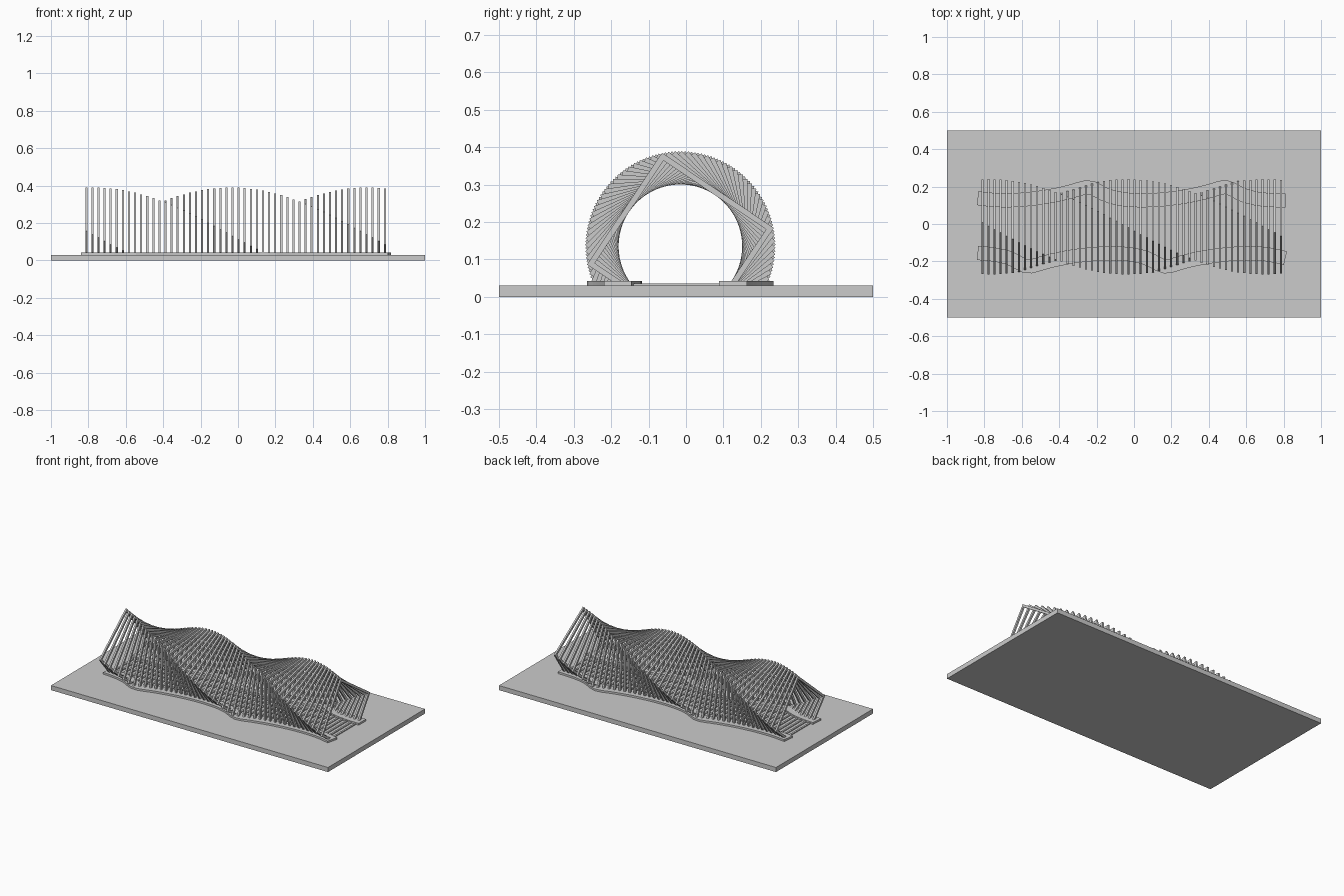
import bpy, bmesh
from math import radians, sin, cos
from mathutils import Vector

if "Cube" in bpy.data.objects:
    bpy.data.objects.remove(bpy.data.objects["Cube"])

N = 50                       # number of ribs
X0, X1 = -0.811, 0.785       # first and last rib
CY, CZ = -0.015, 0.135       # twist axis
OUT, INN, TH = 0.18, 0.165, 0.011
START, STEP = -4.9, 4.0      # tilt of the first rib, twist per rib
GROUND = 0.03


def new_object(name, bm):
    bmesh.ops.recalc_face_normals(bm, faces=bm.faces[:])
    me = bpy.data.meshes.new(name)
    bm.to_mesh(me)
    bm.free()
    ob = bpy.data.objects.new(name, me)
    bpy.context.collection.objects.link(ob)
    return ob


def box(bm, lo, hi):
    vs = bmesh.ops.create_cube(bm, size=1)["verts"]
    for v in vs:
        v.co = Vector([lo[i] + (v.co[i] + 0.5) * (hi[i] - lo[i]) for i in range(3)])


def rib_x(i):
    return X0 + (X1 - X0) * i / (N - 1)


def rib_angle(i):
    return radians(START + STEP * i + 45)


def square(half, a):
    pts = [(-half, -half), (half, -half), (half, half), (-half, half)]
    return [(CY + y * cos(a) - z * sin(a), CZ + y * sin(a) + z * cos(a)) for y, z in pts]


def crossings(i, half=(OUT + INN) / 2, z=0.036):
    # where a rib's centre line meets the ground on both sides
    p = square(half, rib_angle(i))
    ys = []
    for (ya, za), (yb, zb) in zip(p, p[1:] + p[:1]):
        if (za - z) * (zb - z) < 0:
            ys.append(ya + (yb - ya) * (z - za) / (zb - za))
    return min(ys), max(ys)


# base slab
bm = bmesh.new()
box(bm, (-1, -0.5, 0), (1, 0.5, GROUND))
new_object("base_slab", bm)

# twisted square ribs, cut off just inside the slab
bm = bmesh.new()
for i in range(N):
    x, a = rib_x(i), rib_angle(i)
    rings = [[bm.verts.new((x + dx, y, z)) for y, z in square(h, a)]
             for h, dx in ((OUT, -TH / 2), (OUT, TH / 2), (INN, TH / 2), (INN, -TH / 2))]
    for r, s in zip(rings, rings[1:] + rings[:1]):
        for k in range(4):
            bm.faces.new((r[k], r[(k + 1) % 4], s[(k + 1) % 4], s[k]))
bmesh.ops.bisect_plane(bm, geom=bm.verts[:] + bm.edges[:] + bm.faces[:],
                       plane_co=(0, 0, GROUND - 0.005), plane_no=(0, 0, 1), clear_inner=True)
new_object("twisted_ribs", bm)

# floor tie under each rib
bm = bmesh.new()
for i in range(N):
    lo, hi = crossings(i)
    box(bm, (rib_x(i) - TH / 2, lo, GROUND - 0.005), (rib_x(i) + TH / 2, hi, 0.036))
new_object("floor_ties", bm)

# wavy footing strips following the feet of the ribs
for side, name in enumerate(("front_footing", "back_footing")):
    path = [Vector((rib_x(i), crossings(i)[side])) for i in range(N)]
    path = [path[0]] + [(p + 2 * q + r) / 4 for p, q, r in zip(path, path[1:], path[2:])] + [path[-1]]
    path.insert(0, path[0] + (path[0] - path[1]).normalized() * 0.025)
    path.append(path[-1] + (path[-1] - path[-2]).normalized() * 0.025)
    bm = bmesh.new()
    rows = []
    for k, p in enumerate(path):
        t = (path[min(k + 1, len(path) - 1)] - path[max(k - 1, 0)]).normalized()
        n = Vector((-t.y, t.x)) * 0.0375
        rows.append([bm.verts.new((*(p + n * s), z)) for s, z in
                     ((-1, GROUND - 0.005), (1, GROUND - 0.005), (1, 0.042), (-1, 0.042))])
    for r, s in zip(rows, rows[1:]):
        for k in range(4):
            bm.faces.new((r[k], r[(k + 1) % 4], s[(k + 1) % 4], s[k]))
    bm.faces.new(rows[0])
    bm.faces.new(rows[-1])
    new_object(name, bm)
